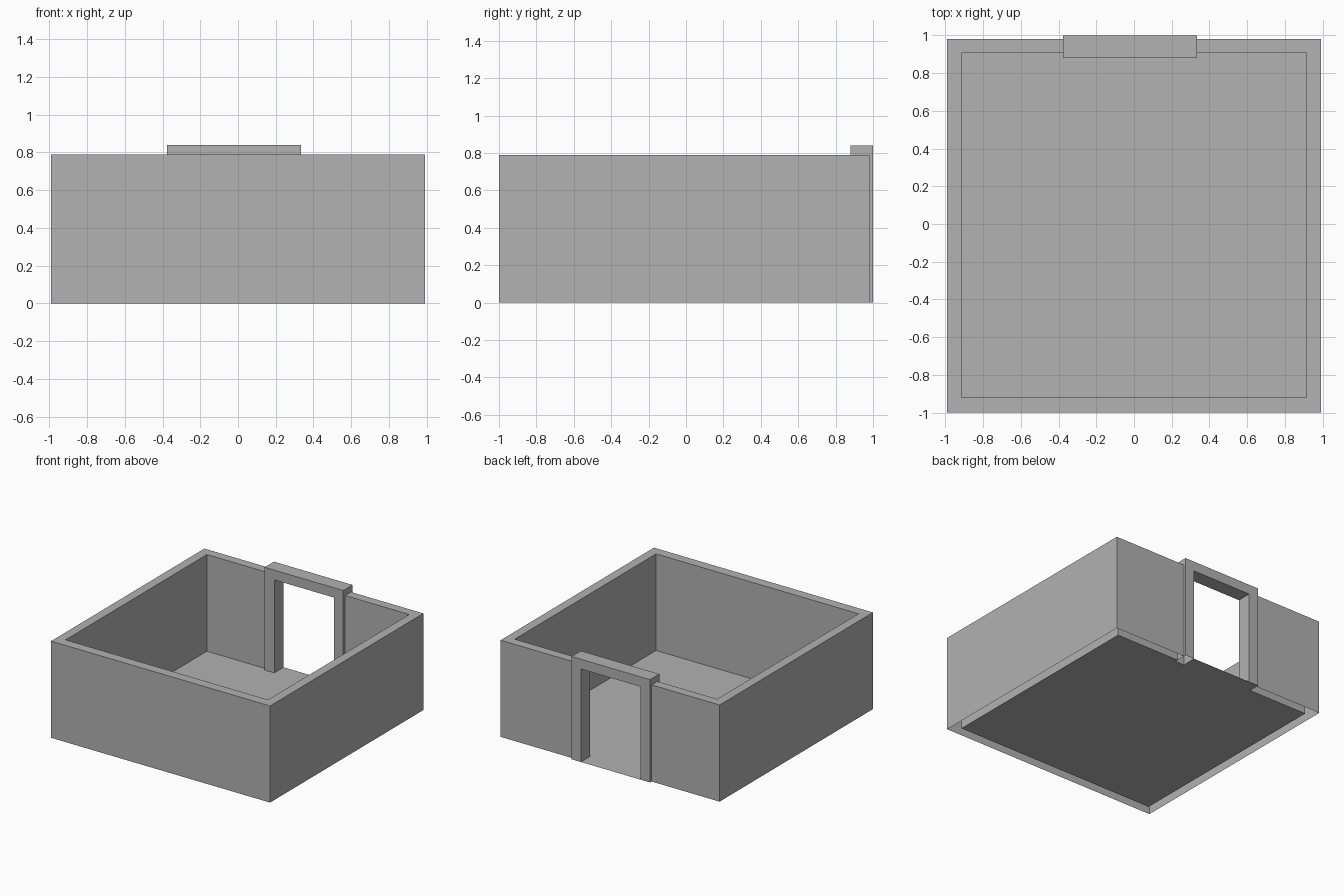
import bpy
import bmesh

cube = bpy.data.objects.get("Cube")
if cube:
    bpy.data.objects.remove(cube, do_unlink=True)

# Overall dimensions
WALL_TOP = 0.79
OUT_X, OUT_FRONT, OUT_BACK = 0.99, -1.0, 0.98
IN_X, IN_FRONT, IN_BACK = 0.915, -0.92, 0.905
DOOR_LEFT, DOOR_RIGHT = 0.335, -0.375      # outer edges of the frame
GAP_LEFT, GAP_RIGHT = 0.25, -0.288         # clear opening
DOOR_TOP, GAP_TOP = 0.84, 0.76
DOOR_IN, DOOR_OUT = 0.88, 1.0

grey = bpy.data.materials.new("plain_grey")
grey.use_nodes = True
colour = (0.445, 0.445, 0.445, 1)
grey.diffuse_color = colour
grey.node_tree.nodes["Principled BSDF"].inputs["Base Color"].default_value = colour


def finish(name, bm):
    mesh = bpy.data.meshes.new(name)
    bm.to_mesh(mesh)
    bm.free()
    mesh.materials.append(grey)
    obj = bpy.data.objects.new(name, mesh)
    bpy.context.collection.objects.link(obj)
    return obj


def wall_path(x, front, back):
    """Run around the room from one side of the doorway to the other."""
    return [(DOOR_LEFT, back), (x, back), (x, front),
            (-x, front), (-x, back), (DOOR_RIGHT, back)]


# Walls: outer skin, top rim and inner skin, open underneath
bm = bmesh.new()
outer = wall_path(OUT_X, OUT_FRONT, OUT_BACK)
inner = wall_path(IN_X, IN_FRONT, IN_BACK)
rows = [[bm.verts.new((x, y, z)) for x, y in path]
        for path, z in ((outer, 0), (outer, WALL_TOP), (inner, WALL_TOP), (inner, 0))]
for low, high in zip(rows, rows[1:]):
    for i in range(len(low) - 1):
        bm.faces.new((high[i], high[i + 1], low[i + 1], low[i]))
finish("walls", bm)

# Floor: a thin sheet that runs out through the doorway as a threshold
bm = bmesh.new()
outline = [(-IN_X, IN_FRONT), (IN_X, IN_FRONT), (IN_X, IN_BACK),
           (DOOR_LEFT, IN_BACK), (DOOR_LEFT, DOOR_IN), (GAP_LEFT, DOOR_IN),
           (GAP_LEFT, DOOR_OUT), (GAP_RIGHT, DOOR_OUT), (GAP_RIGHT, DOOR_IN),
           (DOOR_RIGHT, DOOR_IN), (DOOR_RIGHT, IN_BACK), (-IN_X, IN_BACK)]
bm.faces.new([bm.verts.new((x, y, 0)) for x, y in outline])
bmesh.ops.triangulate(bm, faces=bm.faces[:])
finish("floor", bm)

# Door frame: an arch profile extruded through the back wall
bm = bmesh.new()
arch = [(DOOR_RIGHT, 0), (GAP_RIGHT, 0), (GAP_RIGHT, GAP_TOP), (GAP_LEFT, GAP_TOP),
        (GAP_LEFT, 0), (DOOR_LEFT, 0), (DOOR_LEFT, DOOR_TOP), (DOOR_RIGHT, DOOR_TOP)]
face = bm.faces.new([bm.verts.new((x, DOOR_IN, z)) for x, z in arch])
extruded = bmesh.ops.extrude_face_region(bm, geom=[face], use_keep_orig=True)
moved = [g for g in extruded["geom"] if isinstance(g, bmesh.types.BMVert)]
bmesh.ops.translate(bm, verts=moved, vec=(0, DOOR_OUT - DOOR_IN, 0))
bmesh.ops.recalc_face_normals(bm, faces=bm.faces[:])
# The left post is open underneath
foot = [f for f in bm.faces if all(v.co.z == 0 and v.co.x > 0 for v in f.verts)]
bmesh.ops.delete(bm, geom=foot, context='FACES')
finish("door_frame", bm)
